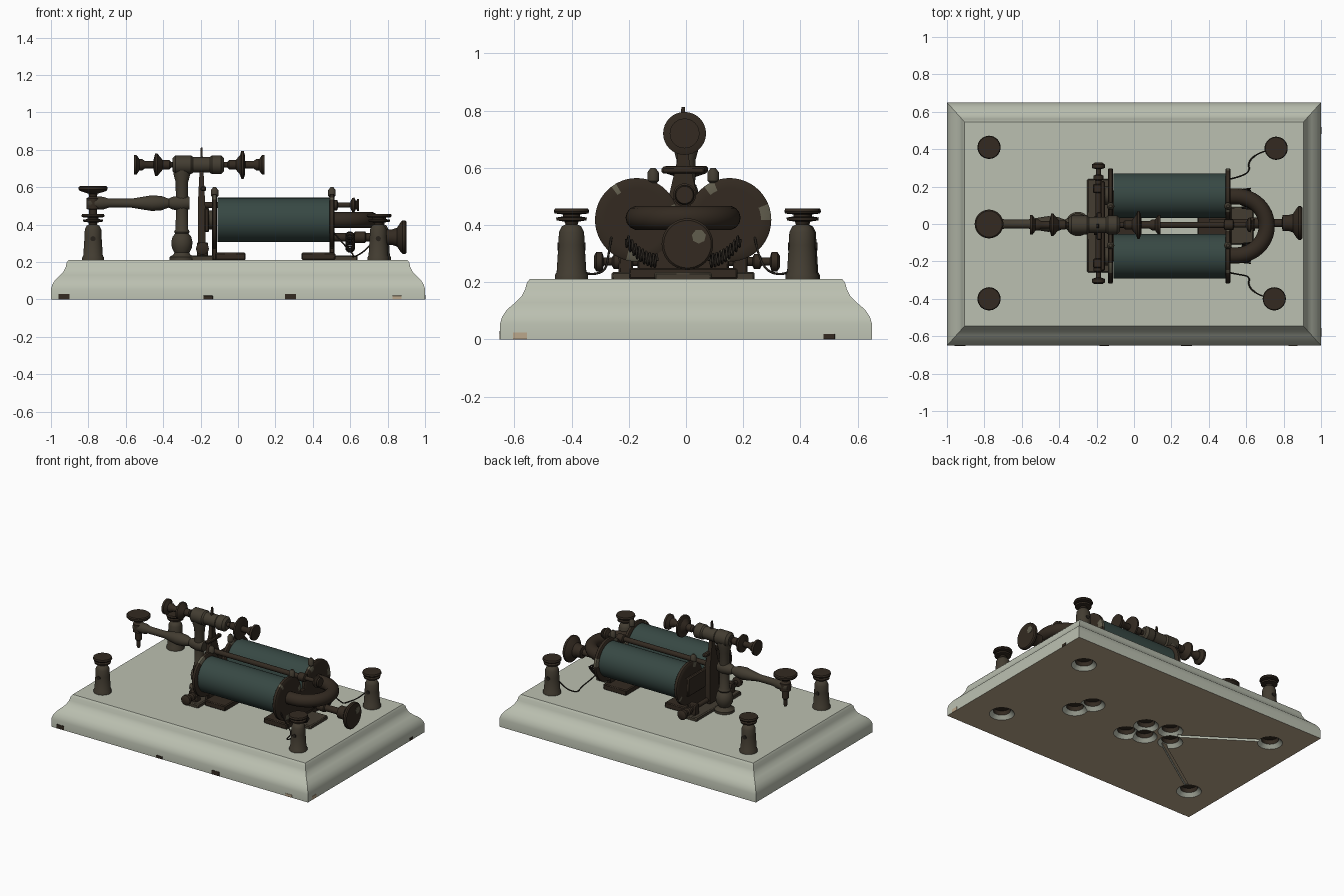
import bpy, bmesh, math, random
from mathutils import Matrix, Vector


def material(name, r, g, b):
    m = bpy.data.materials.new(name)
    m.diffuse_color = (r, g, b, 1)
    return m


CREAM = material("pale_painted_wood", 0.50, 0.53, 0.44)
UNDER = material("bare_wood", 0.50, 0.39, 0.26)
BROWN = material("dark_bronze", 0.033, 0.023, 0.015)
OLIVE = material("aged_brass", 0.056, 0.046, 0.031)
WORN = material("worn_brass", 0.12, 0.11, 0.075)
GREEN = material("green_coil_wrap", 0.038, 0.065, 0.057)
BLACK = material("dark_wire", 0.02, 0.016, 0.012)
AXES = {'z': Matrix(), 'x': Matrix.Rotation(math.pi / 2, 4, 'Y'), 'y': Matrix.Rotation(-math.pi / 2, 4, 'X')}
CY = -0.01  # centre line of the coils
random.seed(4)


def add(name, bm, mats):
    bmesh.ops.recalc_face_normals(bm, faces=bm.faces[:])
    me = bpy.data.meshes.new(name)
    bm.to_mesh(me)
    bm.free()
    for m in mats:
        me.materials.append(m)
    ob = bpy.data.objects.new(name, me)
    bpy.context.collection.objects.link(ob)
    smooth(ob)
    return ob


def smooth(ob):
    bpy.ops.object.select_all(action='DESELECT')
    ob.select_set(True)
    bpy.context.view_layer.objects.active = ob
    bpy.ops.object.shade_smooth_by_angle(angle=math.radians(38))


def loft(bm, rings):
    loops = [[bm.verts.new(p) for p in ring] for ring in rings]
    for a, b in zip(loops, loops[1:]):
        n = len(a)
        for i in range(n):
            bm.faces.new((a[i], a[(i + 1) % n], b[(i + 1) % n], b[i]))
    bm.faces.new(loops[0][::-1])
    bm.faces.new(loops[-1])


def lathe(name, profile, loc=(0, 0, 0), axis='z', mat=BROWN, seg=32):
    """Turned part: profile is (radius, distance along axis)."""
    bm = bmesh.new()
    rot = Matrix.Translation(loc) @ AXES[axis]
    loft(bm, [[rot @ Vector((r * math.cos(i * math.tau / seg), r * math.sin(i * math.tau / seg), h))
               for i in range(seg)] for r, h in profile])
    return add(name, bm, [mat])


def box(name, x, y, z, mat=BROWN, bevel=0.006):
    bm = bmesh.new()
    bmesh.ops.create_cube(bm, size=1)
    for v in bm.verts:
        v.co = [(a + b) / 2 + c * (b - a) for (a, b), c in zip((x, y, z), v.co)]
    bmesh.ops.bevel(bm, geom=bm.edges[:], offset=bevel, segments=1, affect='EDGES')
    return add(name, bm, [mat])


def wire(name, pts, radius, mat=BLACK, kind='POLY', res=2):
    cu = bpy.data.curves.new(name, 'CURVE')
    cu.dimensions = '3D'
    cu.bevel_depth, cu.bevel_resolution, cu.use_fill_caps = radius, res, True
    sp = cu.splines.new(kind)
    sp.points.add(len(pts) - 1)
    for p, co in zip(sp.points, pts):
        p.co = (*co, 1)
    if kind == 'NURBS':
        sp.use_endpoint_u, sp.order_u = True, 3
    sp.use_smooth = True
    cu.materials.append(mat)
    ob = bpy.data.objects.new(name, cu)
    bpy.context.collection.objects.link(ob)


# Moulded plinth
bm = bmesh.new()
prof = [(0, 0), (0, 0.055), (0.008, 0.08), (0.025, 0.105), (0.055, 0.13), (0.075, 0.15), (0.088, 0.175),
        (0.094, 0.198), (0.105, 0.212)]
loft(bm, [[(sx * (1 - d * 0.9), sy * (0.65 - d), z) for sx, sy in ((-1, -1), (1, -1), (1, 1), (-1, 1))]
          for d, z in prof])
base = add("plinth", bm, [CREAM])

# Countersunk holes and wire grooves underneath
cutters = []
for x, y in [(0.75, 0.4), (0.75, -0.41), (-0.79, 0.4), (-0.79, -0.4), (0.43, -0.07), (0.38, 0.045), (-0.13, -0.05),
             (-0.05, 0.06), (-0.21, 0.11), (-0.3, 0), (-0.01, -0.09)]:
    cutters.append(lathe("hole_cutter", [(0.092, -0.01), (0.064, 0.014), (0.055, 0.022), (0.05, 0.05)],
                         (x, y, 0), seg=20))
for s in (-1, 1):
    c = box("groove_cutter", (-0.275, 0.275), (-0.013, 0.013), (-0.018, 0.018), bevel=0.001)
    c.location = (-0.515, 0.225 * s + 0.02, 0)
    c.rotation_euler = (0, 0, math.atan2(-0.37 * s, 0.55))
    cutters.append(c)
for c in cutters:
    c.hide_render = True
    mod = base.modifiers.new("cut", 'BOOLEAN')
    mod.object, mod.operation, mod.solver = c, 'DIFFERENCE', 'EXACT'
bpy.context.view_layer.update()
cut = bpy.data.meshes.new_from_object(base.evaluated_get(bpy.context.evaluated_depsgraph_get()))
base.modifiers.clear()
base.data = cut
for c in cutters:
    bpy.data.objects.remove(c)
cut.materials.clear()
for m in (CREAM, UNDER, BROWN):
    cut.materials.append(m)
smooth(base)
for p in cut.polygons:
    down, c = p.normal.z < -0.9, p.center
    inside = abs(c.x) < 0.88 and abs(c.y) < 0.53 and 0.021 < c.z < 0.1
    p.material_index = 2 if inside else 1 if down else 0
    if down or p.normal.z > 0.9:
        p.use_smooth = False

# Chipped paint along the lower edge
for x, w, h, m in [(-0.93, 0.06, 0.03, BROWN), (-0.16, 0.05, 0.02, BROWN), (0.28, 0.06, 0.03, BROWN),
                   (0.85, 0.05, 0.02, UNDER)]:
    box("paint_chip", (x - w / 2, x + w / 2), (-0.652, -0.648), (0, h), m, 0.001)
for y, w, h, m in [(-0.58, 0.05, 0.025, UNDER), (0.5, 0.04, 0.02, BROWN)]:
    box("paint_chip", (0.997, 1.0015), (y - w / 2, y + w / 2), (0, h), m, 0.001)

# Binding posts with double thumb nuts
for x, y in [(-0.775, 0.41), (-0.775, -0.4), (0.76, 0.405), (0.75, -0.4)]:
    lathe("binding_post", [(0.058, 0.2), (0.058, 0.225), (0.052, 0.235), (0.046, 0.33), (0.044, 0.375), (0.034, 0.395),
                           (0.02, 0.402), (0.02, 0.415)], (x, y, 0), mat=OLIVE)
    lathe("thumb_nut", [(0.02, 0.4), (0.025, 0.412), (0.052, 0.416), (0.054, 0.426), (0.03, 0.43), (0.03, 0.437),
                        (0.058, 0.44), (0.062, 0.447), (0.058, 0.458)], (x, y, 0))
    lathe("post_hole", [(0.014, -0.049), (0.014, 0.049)], (x, y, 0.325), 'y', BLACK, 12)

# Electromagnet coils, end flanges and cores
for s in (-1, 1):
    y = CY + 0.162 * s
    lathe("coil", [(0.119, -0.11), (0.119, 0.49)], (0, y, 0.425), 'x', GREEN, 48)
    for a in (-0.14, 0.488):
        fl = lathe("coil_flange", [(0.11, a), (0.139, a), (0.146, a + 0.005), (0.146, a + 0.023), (0.139, a + 0.028),
                                   (0.11, a + 0.028)], (0, y, 0.418), 'x', BROWN, 48)
        # Worn patches around the rim, chosen by angle
        fl.data.materials.append(WORN)
        start = random.uniform(0, 6)
        for p in fl.data.polygons:
            t = math.atan2(p.center.z - 0.418, p.center.y - y)
            if len(p.vertices) == 4 and math.sin(3 * t + start) + 0.5 * math.sin(7 * t) > 0.95:
                p.material_index = 1
    lathe("coil_core", [(0.05, -0.165), (0.05, -0.135)], (0, y, 0.425), 'x', OLIVE)
    # Lugs on top of the flanges
    for x in (-0.125, 0.502):
        lathe("flange_lug", [(0.008, -0.03), (0.02, -0.018), (0.02, 0.012), (0.008, 0.028)],
              (x, CY + 0.105 * s, 0.572), 'z', OLIVE, 16)
    box("pivot_bracket", (-0.22, -0.16), (CY + 0.2 * s - 0.025, CY + 0.2 * s + 0.025), (0.21, 0.305))
box("front_flange_bracket", (0.488, 0.516), (-0.17, 0.15), (0.21, 0.42))
box("rear_flange_bracket", (-0.14, -0.112), (-0.17, 0.15), (0.21, 0.42))
box("front_foot", (0.34, 0.52), (-0.2, 0.18), (0.21, 0.25))
box("rear_foot", (-0.12, 0.04), (-0.2, 0.18), (0.21, 0.25))
box("slide_plate", (0.5, 0.64), (-0.11, 0.09), (0.205, 0.235), OLIVE)

# U-shaped yoke joining the cores
arc = [(0.545 + 0.165 * math.cos(t), CY + 0.158 * math.sin(t), 0.425)
       for t in [math.pi * (i / 24 - 0.5) for i in range(25)]]
wire("yoke", [(0.5, CY - 0.158, 0.425)] + arc + [(0.5, CY + 0.158, 0.425)], 0.043, BROWN, res=5)

# Adjusting screw with flared knob, and tie rod between the coils
lathe("adjusting_screw", [(0.022, 0.4), (0.022, 0.62), (0.03, 0.625), (0.03, 0.68), (0.022, 0.685), (0.022, 0.79),
                          (0.042, 0.795), (0.042, 0.825), (0.05, 0.85), (0.08, 0.87), (0.09, 0.88),
                          (0.09, 0.893), (0.083, 0.9)], (0, 0.005, 0.333), 'x', BROWN, 40)
lathe("worn_spot", [(0.025, 0.897), (0.025, 0.902)], (0, 0.045, 0.36), 'x', WORN, 7)
lathe("tie_rod", [(0.017, -0.2), (0.017, 0.48), (0.028, 0.485), (0.028, 0.53), (0.014, 0.535), (0.014, 0.6),
                  (0.036, 0.61), (0.04, 0.622), (0.02, 0.632), (0.034, 0.638), (0.03, 0.648)],
      (0, CY + 0.005, 0.505), 'x', BROWN)

# Coiled leads and wires to the posts
for s in (-1, 1):
    pts = []
    for i in range(145):
        u, t = i / 144, i / 144 * math.tau * 9
        pts.append((0.6 + 0.022 * math.cos(t), CY + s * (0.09 + 0.11 * u),
                    0.275 + 0.075 * u * u + 0.022 * math.sin(t)))
    wire("coiled_lead", pts, 0.0045, res=1)
    wire("post_wire", [(0.51, CY + 0.25 * s, 0.36), (0.56, CY + 0.26 * s, 0.3), (0.62, 0.28 * s, 0.24),
                       (0.61, 0.33 * s, 0.225), (0.65, 0.37 * s, 0.24), (0.7, 0.39 * s, 0.28),
                       (0.74, 0.4 * s, 0.33)], 0.004, kind='NURBS')

# Turned standard carrying the contact screws
lathe("standard", [(0.065, 0.2), (0.065, 0.228), (0.045, 0.24), (0.04, 0.25), (0.053, 0.275), (0.057, 0.305),
                   (0.05, 0.335), (0.036, 0.352), (0.042, 0.362), (0.034, 0.375), (0.031, 0.5), (0.034, 0.63),
                   (0.045, 0.67), (0.045, 0.7)], (-0.3, 0, 0), mat=OLIVE)
lathe("contact_block", [(0.035, -0.35), (0.05, -0.335), (0.05, -0.25), (0.042, -0.24), (0.042, -0.15),
                        (0.05, -0.14), (0.05, -0.09), (0.035, -0.075)], (0, -0.005, 0.72), 'x', OLIVE)
screw = [(0.015, 0), (0.015, 0.15), (0.025, 0.16), (0.025, 0.195), (0.06, 0.224), (0.06, 0.236), (0.02, 0.246),
         (0.02, 0.29), (0.03, 0.305), (0.03, 0.32), (0.052, 0.335), (0.052, 0.35)]
for s in (-1, 1):
    lathe("contact_screw", [(r, s * h) for r, h in screw], (-0.207, -0.005, 0.72), 'x')
lathe("contact_collar", [(0.05, 0.01), (0.075, 0.018), (0.075, 0.03), (0.05, 0.038)], (0, -0.005, 0.72), 'x')

# Lever arm with thumb knob
lathe("lever_arm", [(0.034, -0.26), (0.042, -0.3), (0.034, -0.35), (0.024, -0.37), (0.038, -0.41), (0.042, -0.46),
                    (0.034, -0.51), (0.024, -0.57), (0.024, -0.69), (0.034, -0.72), (0.036, -0.79),
                    (0.025, -0.805)], (0, 0, 0.515), 'x', OLIVE)
lathe("lever_knob", [(0.008, 0.37), (0.014, 0.385), (0.014, 0.42), (0.022, 0.43), (0.022, 0.48), (0.036, 0.485),
                     (0.036, 0.54), (0.02, 0.55), (0.024, 0.565), (0.07, 0.58), (0.077, 0.588), (0.077, 0.6),
                     (0.07, 0.606)], (-0.775, 0, 0))

# Armature: plate, blade and pivot axle
box("armature_plate", (-0.18, -0.155), (-0.25, 0.23), (0.36, 0.49))
bm = bmesh.new()
loft(bm, [[(-0.195 + a * w, CY + b * d, z) for a, b in ((-1, -1), (1, -1), (1, 1), (-1, 1))]
          for w, d, z in ((0.02, 0.05, 0.25), (0.02, 0.05, 0.5), (0.014, 0.022, 0.62), (0.004, 0.006, 0.812))])
add("armature_blade", bm, [BROWN])
box("armature_top_bar", (-0.2, -0.17), (-0.085, 0.065), (0.58, 0.604), BROWN)
end = [(0.016, 0), (0.016, 0.23), (0.026, 0.235), (0.026, 0.255), (0.014, 0.262), (0.014, 0.29), (0.034, 0.296),
       (0.034, 0.316), (0.02, 0.325)]
for s in (-1, 1):
    lathe("pivot_axle", [(r, s * h) for r, h in end], (-0.19, 0.003, 0.272), 'y')
box("pivot_base", (-0.25, -0.13), (-0.26, 0.24), (0.205, 0.236), OLIVE)
